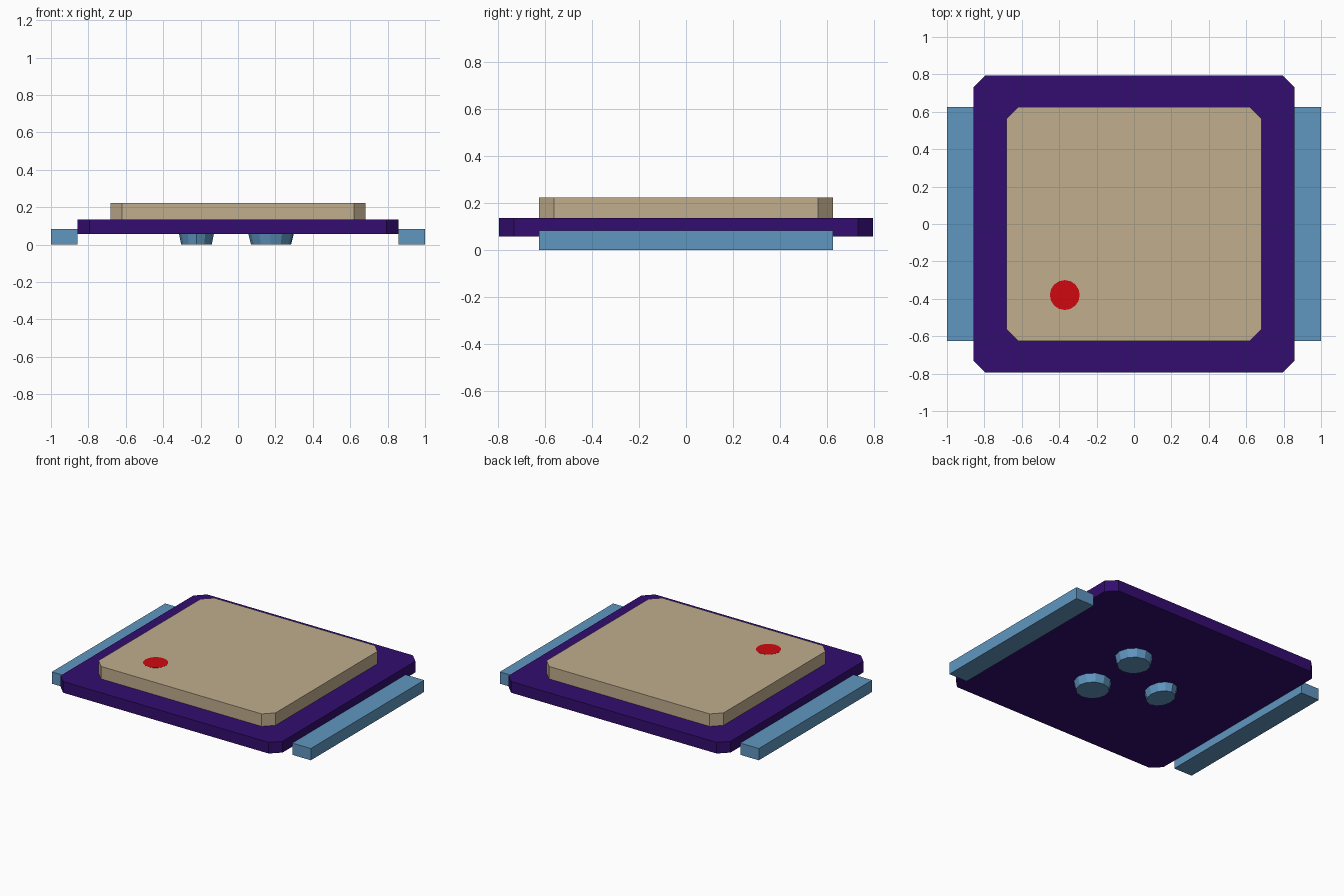
import bpy, bmesh
from math import cos, sin, pi

cube = bpy.data.objects.get("Cube")
if cube:
    bpy.data.objects.remove(cube, do_unlink=True)


def material(name, rgb):
    m = bpy.data.materials.new(name)
    m.use_nodes = True
    m.diffuse_color = (*rgb, 1)
    m.node_tree.nodes["Principled BSDF"].inputs["Base Color"].default_value = (*rgb, 1)
    return m


purple = material("deep purple", (0.033, 0.004, 0.162))
tan = material("tan", (0.53, 0.42, 0.27))
blue = material("steel blue", (0.115, 0.305, 0.53))
red = material("red", (0.62, 0.003, 0.005))


def prism(name, outline, z0, z1, mat, centre=(0, 0), taper=1):
    """Extrude an outline from z0 to z1; taper scales the lower end."""
    bm = bmesh.new()
    rings = [[bm.verts.new((centre[0] + x * s, centre[1] + y * s, z)) for x, y in outline]
             for z, s in ((z0, taper), (z1, 1))]
    low, high = rings
    bm.faces.new(low[::-1])
    bm.faces.new(high)
    n = len(outline)
    for i in range(n):
        j = (i + 1) % n
        bm.faces.new((low[i], low[j], high[j], high[i]))
    mesh = bpy.data.meshes.new(name)
    bm.to_mesh(mesh)
    bm.free()
    mesh.materials.append(mat)
    ob = bpy.data.objects.new(name, mesh)
    bpy.context.collection.objects.link(ob)
    return ob


def chamfered(hx, hy, c):
    return [(hx, c - hy), (hx, hy - c), (hx - c, hy), (c - hx, hy),
            (-hx, hy - c), (-hx, c - hy), (c - hx, -hy), (hx - c, -hy)]


def oval(rx, ry, sides):
    return [(rx * cos(2 * pi * i / sides), ry * sin(2 * pi * i / sides)) for i in range(sides)]


# Main slab and raised top panel
prism("base_slab", chamfered(0.857, 0.795, 0.063), 0.057, 0.135, purple)
prism("top_panel", chamfered(0.683, 0.625, 0.063), 0.135, 0.222, tan)

# Side rails
rail = [(-0.0715, -0.625), (0.0715, -0.625), (0.0715, 0.625), (-0.0715, 0.625)]
for side, name in ((1, "left_rail"), (-1, "right_rail")):
    prism(name, rail, 0, 0.082, blue, (side * 0.9285, 0))

# Three tapered feet underneath
for name, x, y, rx in (("back_foot", 0.178, 0.21, 0.12),
                       ("front_foot", 0.175, -0.2, 0.12),
                       ("side_foot", -0.222, 0, 0.093)):
    prism(name, oval(rx, 0.12, 12), 0, 0.057, blue, (x, y), 0.88)

# Small marker dot on the top panel
prism("marker_dot", oval(0.08, 0.08, 16), 0.221, 0.223, red, (-0.37, -0.38))
